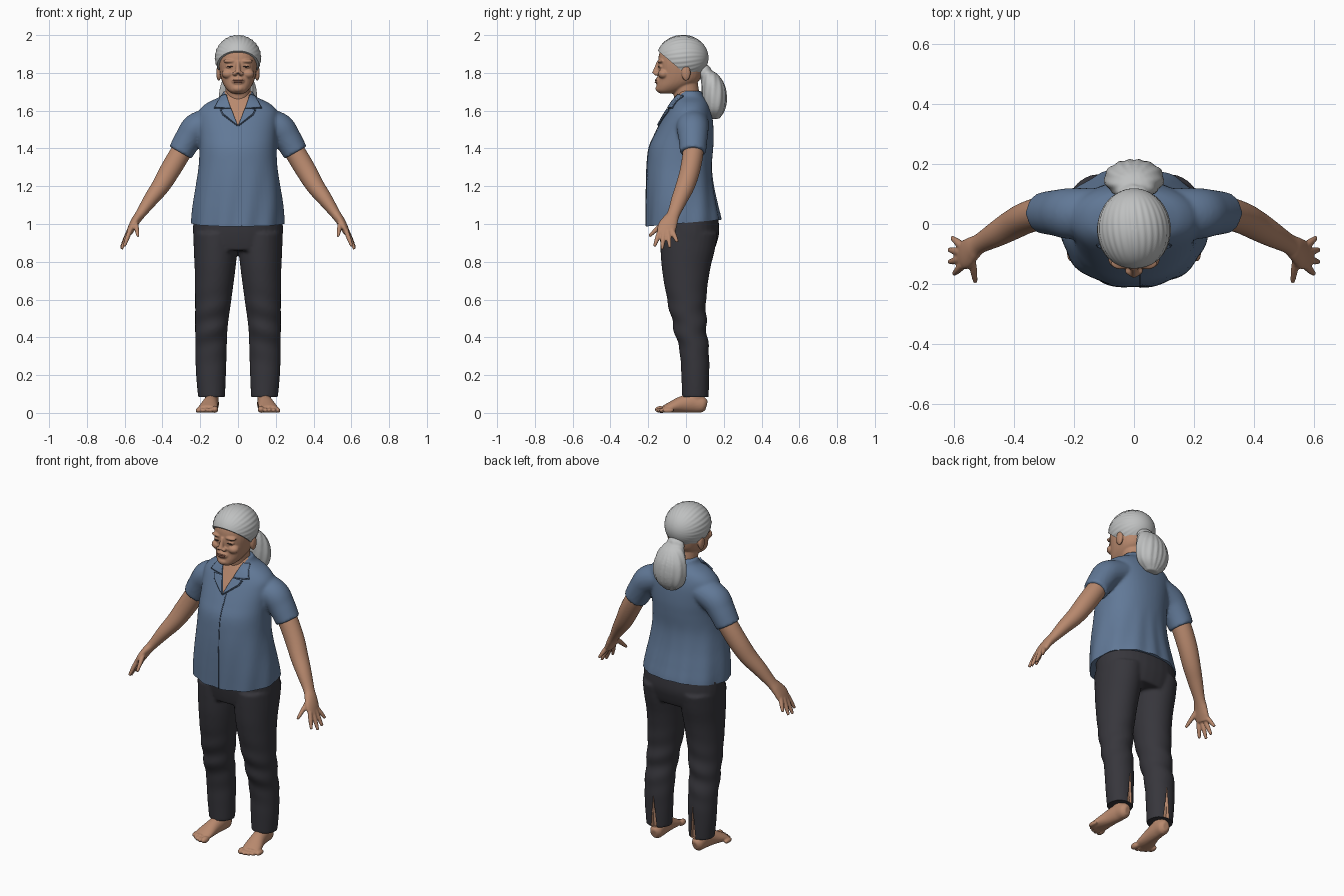
import bpy, bmesh, math
from mathutils import Vector, Matrix
from mathutils.bvhtree import BVHTree

if "Cube" in bpy.data.objects:
    bpy.data.objects.remove(bpy.data.objects["Cube"])


def material(name, rgb, rough=0.8):
    m = bpy.data.materials.new(name)
    m.use_nodes = True
    m.diffuse_color = (*rgb, 1)
    node = m.node_tree.nodes["Principled BSDF"]
    node.inputs["Base Color"].default_value = (*rgb, 1)
    node.inputs["Roughness"].default_value = rough
    return m


SKIN = material("warm skin", (0.48, 0.25, 0.155))
LIP = material("lip", (0.34, 0.14, 0.095))
EYE = material("dark eye", (0.05, 0.03, 0.025))
HAIR = material("silver hair", (0.52, 0.53, 0.53))
SHIRT = material("blue cotton", (0.12, 0.19, 0.31))
SEAM = material("blue seam", (0.06, 0.095, 0.16))
PANTS = material("charcoal cloth", (0.038, 0.037, 0.045))


def catmull(rows, steps=6):
    """Smoothly interpolate rows of numbers."""
    out = []
    for i in range(len(rows) - 1):
        p = [rows[max(0, min(len(rows) - 1, i + k))] for k in (-1, 0, 1, 2)]
        for s in range(steps):
            t = s / steps
            out.append([0.5 * (2 * b + (c - a) * t + (2 * a - 5 * b + 4 * c - d) * t * t
                               + (3 * b - a - 3 * c + d) * t ** 3) for a, b, c, d in zip(*p)])
    return out + [list(rows[-1])]


def loft(bm, rows, side=1, ref=None, power=1.0, segs=32):
    """Rows are x, y, z and two radii; rings lie flat, or across the path if ref is given."""
    rows = catmull(rows)
    rings = []
    for i, (x, y, z, a, b) in enumerate(rows):
        u, v = Vector((1, 0, 0)), Vector((0, 1, 0))
        if ref:
            t = (Vector(rows[min(i + 1, len(rows) - 1)][:3]) - Vector(rows[max(i - 1, 0)][:3])).normalized()
            r = Vector(ref)
            v = (r - t * r.dot(t)).normalized()
            u = v.cross(t)
        ring = []
        for k in range(segs):
            c, s = math.cos(math.tau * k / segs), math.sin(math.tau * k / segs)
            c, s = math.copysign(abs(c) ** power, c), math.copysign(abs(s) ** power, s)
            p = Vector((x, y, z)) + u * a * c + v * b * s
            ring.append(bm.verts.new((p.x * side, p.y, p.z)))
        rings.append(ring)
    for lo, hi in zip(rings, rings[1:]):
        for k in range(segs):
            j = (k + 1) % segs
            bm.faces.new((lo[k], lo[j], hi[j], hi[k]))
    bm.faces.new(rings[0][::-1])
    bm.faces.new(rings[-1])


def body(bm, table, **kw):
    """Table rows are z, half width, front y, back y."""
    loft(bm, [(0, (f + b) / 2, z, w, (b - f) / 2) for z, w, f, b in table], **kw)


def blob(bm, centre, radii, u=24, v=16):
    m = Matrix.Translation(centre) @ Matrix.Diagonal((*radii, 1))
    return bmesh.ops.create_uvsphere(bm, u_segments=u, v_segments=v, radius=1, matrix=m)["verts"]


def finish(name, bm, *mats):
    bmesh.ops.recalc_face_normals(bm, faces=bm.faces)
    me = bpy.data.meshes.new(name)
    bm.to_mesh(me)
    bm.free()
    ob = bpy.data.objects.new(name, me)
    bpy.context.collection.objects.link(ob)
    for m in mats:
        me.materials.append(m)
    me.polygons.foreach_set("use_smooth", [True] * len(me.polygons))
    me.set_sharp_from_angle(angle=math.radians(50))
    return ob


def fuse(bm, voxel, smooth=4):
    """Weld overlapping volumes into one soft skin and return it as a bmesh."""
    ob = finish("weld", bm)
    r = ob.modifiers.new("weld", 'REMESH')
    r.mode, r.voxel_size = 'VOXEL', voxel
    s = ob.modifiers.new("soften", 'SMOOTH')
    s.factor, s.iterations = 0.5, smooth
    dg = bpy.context.evaluated_depsgraph_get()
    out = bmesh.new()
    out.from_mesh(ob.evaluated_get(dg).to_mesh())
    bpy.data.objects.remove(ob)
    return out


def slice_mesh(bm, co, no, clear=False):
    cut = bmesh.ops.bisect_plane(bm, geom=bm.verts[:] + bm.edges[:] + bm.faces[:],
                                 plane_co=co, plane_no=no, clear_outer=clear)
    if clear:
        edges = [e for e in cut["geom_cut"] if isinstance(e, bmesh.types.BMEdge)]
        bmesh.ops.holes_fill(bm, edges=edges, sides=0)


# Head, neck and face
bm = bmesh.new()
body(bm, [(1.69, .03, -.135, -.07), (1.705, .052, -.155, -.02), (1.73, .072, -.155, .03),
          (1.76, .086, -.15, .07), (1.8, .096, -.147, .085), (1.85, .102, -.148, .09),
          (1.9, .1, -.142, .09), (1.94, .085, -.12, .08), (1.975, .05, -.07, .04)], power=0.9)
loft(bm, [(0, .03, 1.58, .075, .08), (0, .01, 1.65, .066, .07), (0, -.01, 1.76, .066, .07)])
loft(bm, [(0, -.143, 1.86, .011, .012), (0, -.155, 1.825, .012, .014), (0, -.165, 1.797, .018, .017)])
blob(bm, (0, -.14, 1.717), (.032, .022, .02))
blob(bm, (0, -.146, 1.757), (.034, .017, .022))
for s in (1, -1):
    blob(bm, (s * .017, -.155, 1.796), (.013, .016, .011))
    blob(bm, (s * .052, -.118, 1.795), (.034, .03, .026))
    blob(bm, (s * .042, -.132, 1.862), (.036, .02, .011))
    blob(bm, (s * .041, -.13, 1.834), (.024, .016, .012))
    blob(bm, (s * .102, .0, 1.8), (.013, .024, .042))
finish("head", fuse(bm, .0045, 3), SKIN)

for s, tag in ((1, "left"), (-1, "right")):
    bm = bmesh.new()
    blob(bm, (s * .041, -.142, 1.833), (.017, .006, .0035))
    finish("eye_" + tag, bm, EYE)
bm = bmesh.new()
blob(bm, (0, -.157, 1.761), (.028, .008, .005))
blob(bm, (0, -.157, 1.751), (.024, .009, .006))
finish("lips", bm, LIP)

# Hair swept back into a low tail
bm = bmesh.new()
mid = Vector((0, -.018, 1.88))
for v in blob(bm, mid, (.122, .137, .12), 96, 64):
    d = v.co - mid
    v.co += Vector((d.x, 0, d.z)) * .012 * math.sin(30 * math.atan2(d.x, d.z) + 25 * d.y)
slice_mesh(bm, (0, -.125, 1.897), (0, -.105, -.125), True)
finish("hair", bm, HAIR)
bm = bmesh.new()
blob(bm, (0, .1, 1.8), (.055, .035, .045))
loft(bm, [(0, .1, 1.82, .03, .02), (0, .125, 1.79, .065, .045), (0, .145, 1.73, .092, .062),
          (0, .152, 1.66, .1, .064), (0, .152, 1.6, .084, .052), (0, .15, 1.557, .035, .025)], segs=64)
for v in bm.verts:
    a = math.atan2(v.co.x, v.co.y - .15)
    v.co += Vector((math.sin(a), math.cos(a), 0)) * .003 * math.sin(13 * a + 14 * v.co.z)
finish("hair_tail", fuse(bm, .006, 2), HAIR)

# Shirt: torso and sleeves welded, then hemmed and opened at the neck
bm = bmesh.new()
body(bm, [(.94, .245, -.21, .19), (1.02, .245, -.211, .186), (1.1, .238, -.212, .168),
          (1.2, .223, -.212, .147), (1.3, .209, -.208, .137), (1.4, .204, -.197, .144),
          (1.47, .206, -.168, .147), (1.55, .211, -.127, .142), (1.6, .206, -.098, .132),
          (1.64, .165, -.075, .118), (1.675, .095, -.055, .095), (1.705, .077, -.045, .08)],
     power=0.92, segs=48)
for s in (1, -1):
    loft(bm, [(.13, .035, 1.545, .072, .085), (.215, .035, 1.51, .08, .085),
              (.26, .037, 1.455, .073, .077), (.305, .037, 1.378, .067, .069)], s, (0, 1, 0))
bm = fuse(bm, .009, 4)
for v in bm.verts:
    if v.co.z < 1.35 and abs(v.co.x) < .26:
        a = math.atan2(v.co.x, v.co.y)
        v.co += Vector((math.sin(a), math.cos(a), 0)) * .011 * (1.35 - v.co.z) * math.sin(11 * a + 7 * v.co.z)
slice_mesh(bm, (0, -.21, .987), (0, .09, -1), True)
V_TOP, V_LOW, V_HALF = 1.685, 1.52, .066
for s in (1, -1):
    slice_mesh(bm, (0, 0, V_LOW), (s * (V_TOP - V_LOW), 0, -V_HALF))
for f in bm.faces:
    c = f.calc_center_median()
    if c.y < 0 and c.z > V_LOW and abs(c.x) < (c.z - V_LOW) * V_HALF / (V_TOP - V_LOW):
        f.material_index = 1
surface = BVHTree.FromBMesh(bm)
finish("shirt", bm, SHIRT, SKIN)


def plate(name, corners, mat, lift, n=10, m=10):
    """Thin cloth patch draped on the shirt front; corners are x, z pairs."""
    bm = bmesh.new()
    a, b, c, d = [Vector((x, 0, z)) for x, z in corners]
    grid = []
    for i in range(n + 1):
        row = []
        for j in range(m + 1):
            p = a.lerp(b, i / n).lerp(d.lerp(c, i / n), j / m)
            hit = surface.ray_cast(Vector((p.x, -1, p.z)), Vector((0, 1, 0)))[0]
            p.y = (hit.y if hit else 0) - lift
            row.append(bm.verts.new(p))
        grid.append(row)
    for i in range(n):
        for j in range(m):
            bm.faces.new((grid[i][j], grid[i + 1][j], grid[i + 1][j + 1], grid[i][j + 1]))
    ob = finish(name, bm, mat)
    mod = ob.modifiers.new("cloth", 'SOLIDIFY')
    mod.thickness, mod.offset = min(lift * 1.2, .009), 0


# Collar, lapels and button placket
for s, tag in ((1, "left"), (-1, "right")):
    for part, pts in (("collar", [(.062, 1.685), (.088, 1.678), (.122, 1.618), (.038, 1.612)]),
                      ("lapel", [(.036, 1.61), (.09, 1.607), (.078, 1.582), (.002, 1.522)])):
        plate(f"{part}_{tag}", [(s * x, z) for x, z in pts], SHIRT, .008)
        rim = [(s * (x + .004 * (x > .07)), z - .005) for x, z in pts]
        plate(f"{part}_edge_{tag}", rim, SEAM, .003)
plate("placket_seam", [(.018, 1.53), (.022, 1.53), (.022, .99), (.018, .99)], SEAM, .002, 2, 60)

# Trousers with a split at the back of each cuff
bm = bmesh.new()
body(bm, [(.86, .226, -.125, .148), (.9, .234, -.135, .163), (.96, .238, -.145, .176),
          (1.04, .236, -.15, .17)], power=0.9)
legs = [(.08, .14, .071, -.02, .12), (.2, .143, .079, -.025, .123), (.32, .143, .083, -.033, .122),
        (.45, .141, .086, -.066, .109), (.6, .131, .096, -.1, .107), (.75, .122, .107, -.126, .126),
        (.86, .119, .115, -.135, .152), (.95, .119, .117, -.138, .168)]
for s in (1, -1):
    loft(bm, [(x, (f + b) / 2, z, w, (b - f) / 2) for z, x, w, f, b in legs], s)
bm = fuse(bm, .009, 3)
for v in bm.verts:
    knee = math.exp(-((v.co.z - .46) / .14) ** 2)
    v.co.y += .005 * knee * math.sin(50 * v.co.z + 14 * abs(v.co.x))
slice_mesh(bm, (0, 0, .085), (0, 0, -1), True)
for s in (1, -1):
    for edge in (-1, 1):
        slice_mesh(bm, (s * .13, 0, .28), (1, 0, edge * .09))
for f in bm.faces:
    c = f.calc_center_median()
    if c.y > .06 and c.z < .28 and abs(abs(c.x) - .13) < (.28 - c.z) * .09:
        f.material_index = 1
for v in bm.verts:
    if v.link_faces and all(f.material_index for f in v.link_faces):
        v.co.y -= .015
finish("trousers", bm, PANTS, SKIN)

# Arms with spread fingers, and bare feet
arm = [(.25, .04, 1.46, .05, .055), (.305, .037, 1.375, .055, .055), (.362, .02, 1.28, .054, .053),
       (.41, -.005, 1.2, .048, .05), (.462, -.035, 1.13, .039, .043), (.515, -.065, 1.055, .027, .034),
       (.54, -.083, 1.02, .024, .042), (.56, -.1, .985, .021, .05), (.577, -.108, .95, .016, .044)]
fingers = [((.572, -.137, .965), (.602, -.167, .882)), ((.577, -.117, .96), (.617, -.127, .867)),
           ((.578, -.095, .962), (.618, -.086, .875)), ((.572, -.076, .97), (.608, -.046, .905)),
           ((.542, -.115, 1.01), (.53, -.195, .935))]
foot = [(.135, .108, .038, .018, .026), (.137, .088, .043, .035, .042), (.14, .04, .052, .038, .051),
        (.147, -.02, .045, .042, .044), (.157, -.08, .03, .051, .029), (.163, -.118, .02, .052, .018)]
for s, tag in ((1, "left"), (-1, "right")):
    bm = bmesh.new()
    loft(bm, arm, s, (0, 1, 0))
    for base, tip in fingers:
        half = [(p + q) / 2 for p, q in zip(base, tip)]
        loft(bm, [(*base, .014, .013), (*half, .013, .012), (*tip, .008, .008)], s, (1, 0, .5), segs=12)
    finish("arm_" + tag, fuse(bm, .005, 3), SKIN)
    bm = bmesh.new()
    loft(bm, foot, s, (0, 0, 1))
    loft(bm, [(.139, .05, .04, .036, .045), (.14, .05, .1, .036, .042), (.142, .05, .2, .045, .05)], s)
    for i in range(5):
        size = .018 if i == 0 else .0135
        blob(bm, (s * (.122 + .003 * (i > 0) + .0215 * i), -.135 + .0025 * i * i, size), (size, .031, size))
    finish("foot_" + tag, fuse(bm, .005, 2), SKIN)
